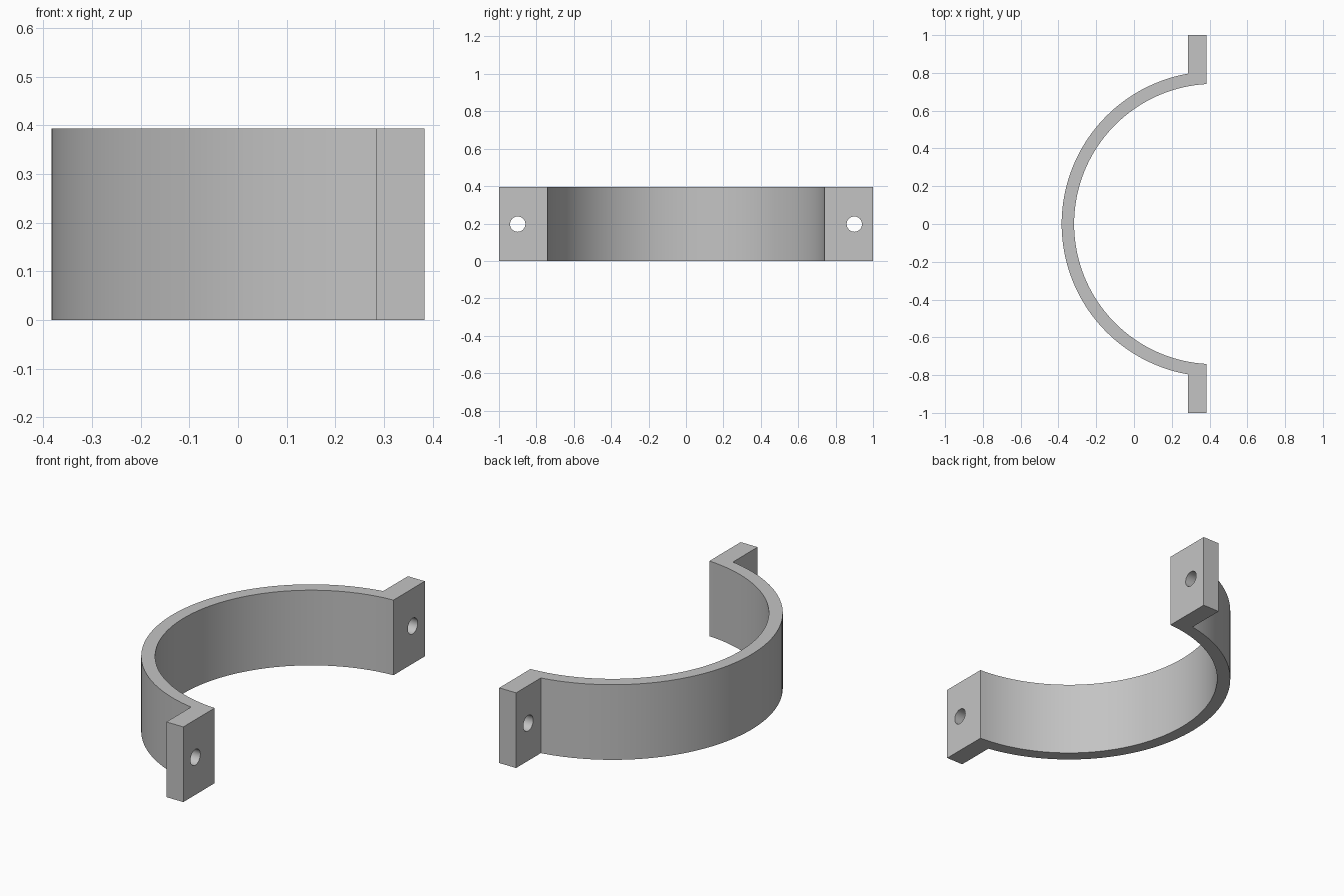
import bpy, bmesh
from math import acos, cos, sin, pi, radians

cube = bpy.data.objects.get("Cube")
if cube:
    bpy.data.objects.remove(cube, do_unlink=True)

HEIGHT = 0.394
CENTRE_X = 0.425            # axis of the half ring
OUTER, INNER = 0.808, 0.742
TAB_BACK, TAB_FACE = 0.285, 0.383
TAB_END, HOLE_Y, HOLE_R = 1.0, 0.9, 0.041
SEGMENTS = 72

grey = bpy.data.materials.new("plain grey")
grey.use_nodes = True
colour = (0.55, 0.55, 0.55, 1)
grey.diffuse_color = colour
grey.node_tree.nodes["Principled BSDF"].inputs["Base Color"].default_value = colour


def arc(radius, end_x):
    """Points of an arc from the +y end round to the -y end, both at x = end_x."""
    start = acos((end_x - CENTRE_X) / radius)
    sweep = 2 * (pi - start)
    angles = [start + sweep * i / SEGMENTS for i in range(SEGMENTS + 1)]
    return [(CENTRE_X + radius * cos(a), radius * sin(a)) for a in angles]


# Clamp outline: outer arc, lower tab, inner arc, upper tab
outline = arc(OUTER, TAB_BACK)
outline += [(TAB_BACK, -TAB_END), (TAB_FACE, -TAB_END)]
outline += reversed(arc(INNER, TAB_FACE))
outline += [(TAB_FACE, TAB_END), (TAB_BACK, TAB_END)]

bm = bmesh.new()
base = bm.faces.new([bm.verts.new((x, y, 0)) for x, y in outline])
top = bmesh.ops.extrude_face_region(bm, geom=[base])["geom"]
bmesh.ops.translate(bm, vec=(0, 0, HEIGHT),
                    verts=[v for v in top if isinstance(v, bmesh.types.BMVert)])
bmesh.ops.recalc_face_normals(bm, faces=bm.faces)
mesh = bpy.data.meshes.new("half_ring_clamp")
bm.to_mesh(mesh)
bm.free()
mesh.materials.append(grey)
clamp = bpy.data.objects.new("half_ring_clamp", mesh)
bpy.context.collection.objects.link(clamp)

# Bolt holes through both tabs
cutters = []
for name, side in (("front_hole_cutter", -1), ("back_hole_cutter", 1)):
    bpy.ops.mesh.primitive_cylinder_add(
        vertices=32, radius=HOLE_R, depth=0.3, rotation=(0, pi / 2, 0),
        location=((TAB_BACK + TAB_FACE) / 2, side * HOLE_Y, HEIGHT / 2))
    cutter = bpy.context.object
    cutter.name = name
    cutter.hide_render = True
    cutter.data.materials.append(grey)
    cutters.append(cutter)
    cut = clamp.modifiers.new(name, "BOOLEAN")
    cut.operation = "DIFFERENCE"
    cut.solver = "EXACT"
    cut.object = cutter

bpy.ops.object.select_all(action="DESELECT")
clamp.select_set(True)
bpy.context.view_layer.objects.active = clamp
for modifier in list(clamp.modifiers):
    bpy.ops.object.modifier_apply(modifier=modifier.name)
for cutter in cutters:
    bpy.data.objects.remove(cutter, do_unlink=True)

# Smooth curved walls, crisp corners
bpy.ops.object.shade_smooth_by_angle(angle=radians(30))
